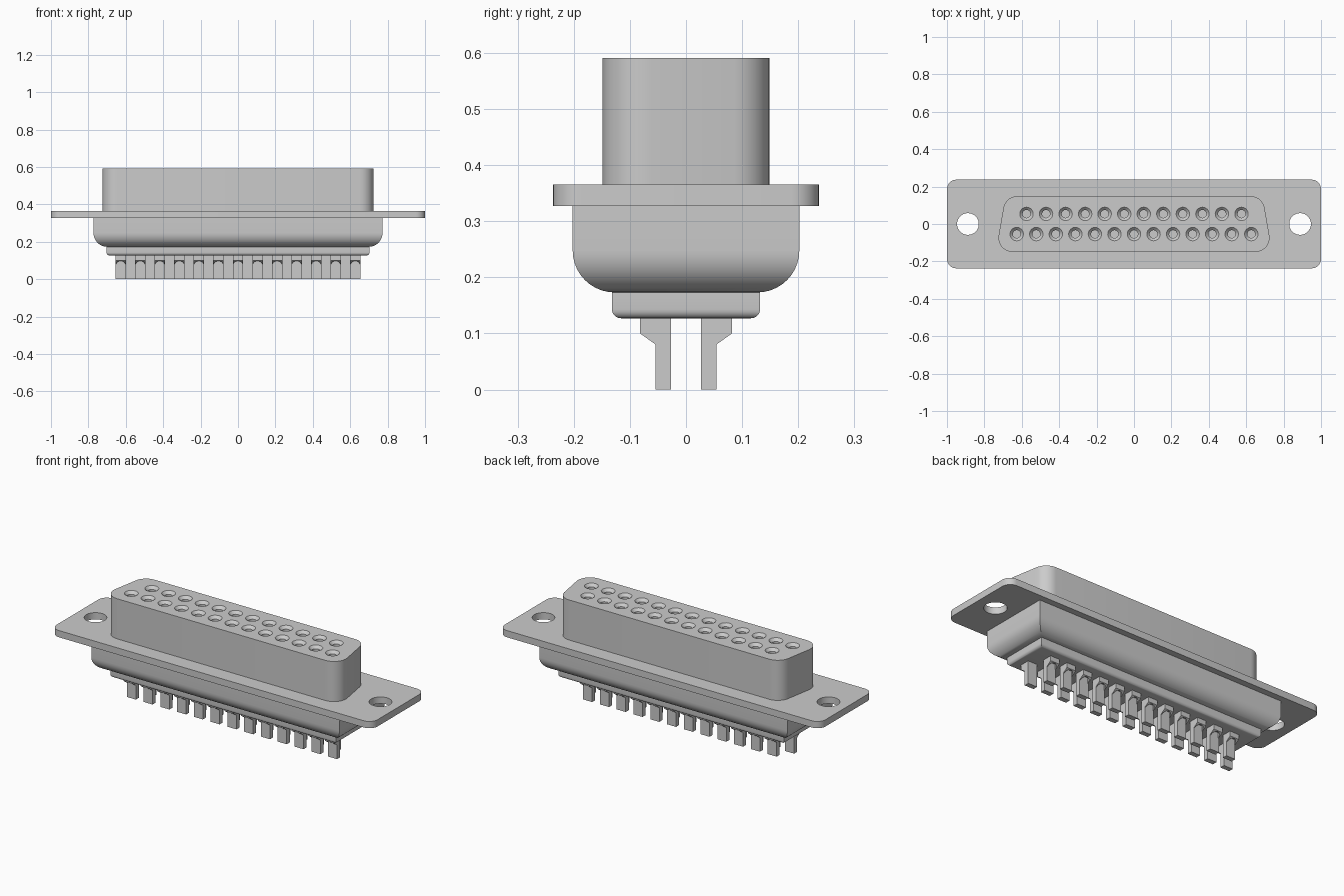
import bpy, bmesh, math
from mathutils import Vector

cube = bpy.data.objects.get("Cube")
if cube:
    bpy.data.objects.remove(cube, do_unlink=True)

PITCH = 0.1045
ROW_Y = 0.054


def make_object(name, bm):
    bmesh.ops.recalc_face_normals(bm, faces=bm.faces)
    mesh = bpy.data.meshes.new(name)
    bm.to_mesh(mesh)
    bm.free()
    ob = bpy.data.objects.new(name, mesh)
    bpy.context.collection.objects.link(ob)
    return ob


def add_loft(bm, rings):
    """Skin equal-length rings of points and cap both ends."""
    loops = [[bm.verts.new(p) for p in ring] for ring in rings]
    for a, b in zip(loops, loops[1:]):
        for i in range(len(a)):
            j = (i + 1) % len(a)
            bm.faces.new((a[i], a[j], b[j], b[i]))
    bm.faces.new(loops[0])
    bm.faces.new(loops[-1])


def loft(name, rings):
    bm = bmesh.new()
    add_loft(bm, rings)
    return make_object(name, bm)


def rounded_outline(corners, radius, steps=8):
    """Round every corner of a convex polygon with an arc."""
    pts = [Vector(c) for c in corners]
    out = []
    for i, p in enumerate(pts):
        a = (pts[i - 1] - p).normalized()
        b = (pts[(i + 1) % len(pts)] - p).normalized()
        half = a.angle(b) / 2
        centre = p + (a + b).normalized() * radius / math.sin(half)
        start = (p + a * radius / math.tan(half) - centre).normalized()
        end = (p + b * radius / math.tan(half) - centre).normalized()
        out += [centre + start.slerp(end, k / steps) * radius for k in range(steps + 1)]
    return out


def plate(name, outline, z0, z1):
    return loft(name, [[(p.x, p.y, z) for p in outline] for z in (z0, z1)])


def rounded_tray(name, hx, hy, z0, z1, radius, steps):
    """Rectangular block with its bottom edges rounded and mitred corners."""
    profile = []
    for k in range(steps + 1):
        t = math.pi / 2 * k / steps
        profile.append((radius * (1 - math.sin(t)), z0 + radius * (1 - math.cos(t))))
    profile.append((0, z1))
    return loft(name, [[(sx * (hx - i), sy * (hy - i), z)
                        for sx, sy in ((-1, -1), (1, -1), (1, 1), (-1, 1))]
                       for i, z in profile])


def turned_cutter(centres, profile, sides):
    """One mesh of turned shapes, profile given as (radius, z)."""
    bm = bmesh.new()
    angles = [2 * math.pi * k / sides for k in range(sides)]
    for x, y in centres:
        add_loft(bm, [[(x + r * math.cos(a), y + r * math.sin(a), z) for a in angles]
                      for r, z in profile])
    return make_object("cutter", bm)


def cut(ob, cutter):
    cutter.hide_render = True
    mod = ob.modifiers.new("cut", 'BOOLEAN')
    mod.operation = 'DIFFERENCE'
    mod.solver = 'EXACT'
    mod.object = cutter
    deps = bpy.context.evaluated_depsgraph_get()
    mesh = bpy.data.meshes.new_from_object(ob.evaluated_get(deps))
    ob.modifiers.clear()
    ob.data = mesh
    bpy.data.objects.remove(cutter, do_unlink=True)


# Contact positions: long row at the front, short row at the back
front_row = [(PITCH * (i - 6), -ROW_Y) for i in range(13)]
back_row = [(PITCH * (i - 5.5), ROW_Y) for i in range(12)]

# Mounting flange with two screw holes
flange = plate("mounting_flange", rounded_outline(
    [(-1, -0.237), (1, -0.237), (1, 0.237), (-1, 0.237)], 0.05), 0.327, 0.365)
cut(flange, turned_cutter([(-0.888, 0), (0.888, 0)], [(0.058, 0.3), (0.058, 0.4)], 40))

# Tapered mating shell with countersunk sockets
shell = plate("mating_shell", rounded_outline(
    [(-0.739, -0.149), (0.739, -0.149), (0.687, 0.149), (-0.687, 0.149)], 0.075),
    0.365, 0.591)
cut(shell, turned_cutter(front_row + back_row,
    [(0.021, 0.44), (0.021, 0.576), (0.036, 0.591), (0.036, 0.61)], 24))

# Rear housing and contact insert
rounded_tray("rear_housing", 0.773, 0.202, 0.173, 0.327, 0.075, 10)
rounded_tray("contact_insert", 0.703, 0.132, 0.127, 0.173, 0.016, 5)

# Solder pins: stepped side profile with a half-round pocket under the step
side = [(-0.082, 0.13), (-0.082, 0.1), (-0.054, 0.08),
        (-0.054, 0), (-0.027, 0), (-0.027, 0.13)]
pin = loft("solder_pin_front_1", [[(x, y, z) for y, z in side] for x in (-0.028, 0.028)])
arc = [math.pi * k / 12 for k in range(13)]
cut(pin, loft("cutter", [[(0.024 * math.cos(a), -0.054 - 0.024 * math.sin(a), z)
                          for a in arc] for z in (0.08, 0.11)]))
pin.location.x = front_row[0][0]
for row, label, turn in ((front_row, "front", 0), (back_row, "back", math.pi)):
    for n, (x, y) in enumerate(row, 1):
        if label == "front" and n == 1:
            continue
        copy = bpy.data.objects.new(f"solder_pin_{label}_{n}", pin.data)
        copy.location.x = x
        copy.rotation_euler.z = turn
        bpy.context.collection.objects.link(copy)

# Smooth the rounded surfaces, keep edges sharp
bpy.ops.object.select_all(action='DESELECT')
for name in ("mounting_flange", "mating_shell", "rear_housing", "contact_insert", pin.name):
    bpy.data.objects[name].select_set(True)
bpy.context.view_layer.objects.active = pin
bpy.ops.object.shade_smooth_by_angle(angle=math.radians(30))
